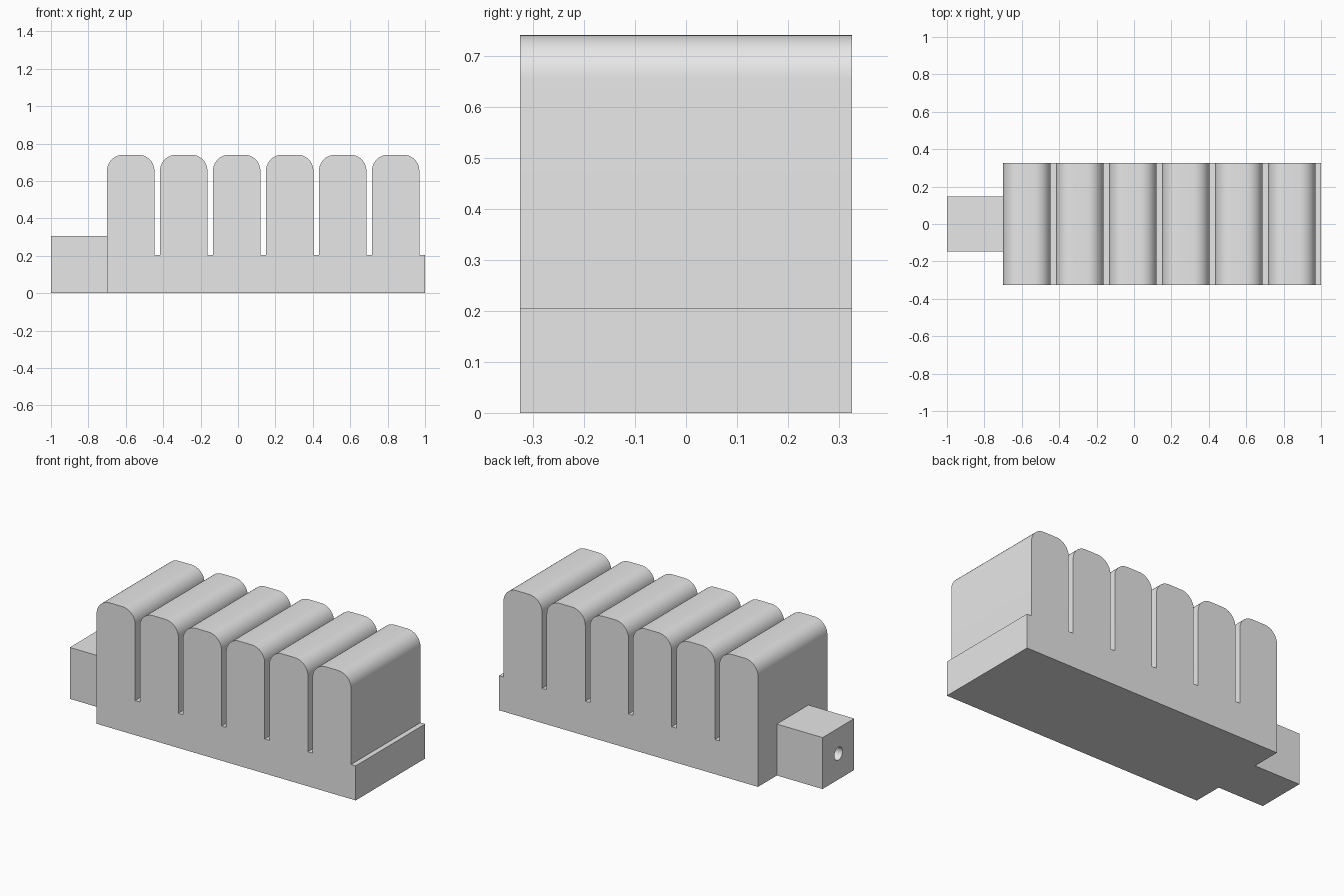
import bpy, bmesh, math

if "Cube" in bpy.data.objects:
    bpy.data.objects.remove(bpy.data.objects["Cube"])

grey = bpy.data.materials.new("light grey")
grey.diffuse_color = (0.8, 0.8, 0.8, 1)
grey.use_nodes = True
grey.node_tree.nodes["Principled BSDF"].inputs["Base Color"].default_value = grey.diffuse_color

FINS, PITCH, FIN_W = 6, 1.7 / 6, 0.253
X0, X1, HALF_Y = -0.70, 1.0, 0.325
BASE_Z, TOP_Z, R, STEPS = 0.205, 0.74, 0.085, 10


def arc(cx, cz, start, end):
    angles = [math.radians(start + (end - start) * i / STEPS) for i in range(STEPS + 1)]
    return [(cx + R * math.cos(a), cz + R * math.sin(a)) for a in angles]


def extruded(name, profile, half_y):
    """Extrude an x-z outline symmetrically along y."""
    bm = bmesh.new()
    face = bm.faces.new([bm.verts.new((x, -half_y, z)) for x, z in profile])
    moved = bmesh.ops.extrude_face_region(bm, geom=[face])["geom"]
    verts = [v for v in moved if isinstance(v, bmesh.types.BMVert)]
    bmesh.ops.translate(bm, verts=verts, vec=(0, 2 * half_y, 0))
    bmesh.ops.recalc_face_normals(bm, faces=bm.faces)
    mesh = bpy.data.meshes.new(name)
    bm.to_mesh(mesh)
    bm.free()
    obj = bpy.data.objects.new(name, mesh)
    bpy.context.collection.objects.link(obj)
    mesh.materials.append(grey)
    return obj


# Finned body: flat base with a row of rounded-top fins
outline = [(X0, 0)]
for i in range(FINS):
    a = X0 + i * PITCH
    b = a + FIN_W
    if i:
        outline.append((a, BASE_Z))
    outline += arc(a + R, TOP_Z - R, 180, 90)
    outline += arc(b - R, TOP_Z - R, 90, 0)
    outline.append((b, BASE_Z))
outline += [(X1, BASE_Z), (X1, 0)]
body = extruded("finned_body", outline, HALF_Y)

bpy.ops.object.select_all(action='DESELECT')
body.select_set(True)
bpy.context.view_layer.objects.active = body
bpy.ops.object.shade_smooth_by_angle(angle=math.radians(30))

# End block with a round bore
block = extruded("end_block", [(-1, 0), (-1, 0.305), (X0, 0.305), (X0, 0)], 0.148)

bpy.ops.mesh.primitive_cylinder_add(vertices=32, radius=0.038, depth=0.5,
                                    location=(-1.0, 0, 0.153),
                                    rotation=(0, math.pi / 2, 0))
cutter = bpy.context.object
cutter.name = "bore_cutter"
cutter.data.materials.append(grey)
cutter.hide_render = True
cutter.hide_set(True)

bore = block.modifiers.new("bore", 'BOOLEAN')
bore.operation = 'DIFFERENCE'
bore.solver = 'EXACT'
bore.object = cutter
